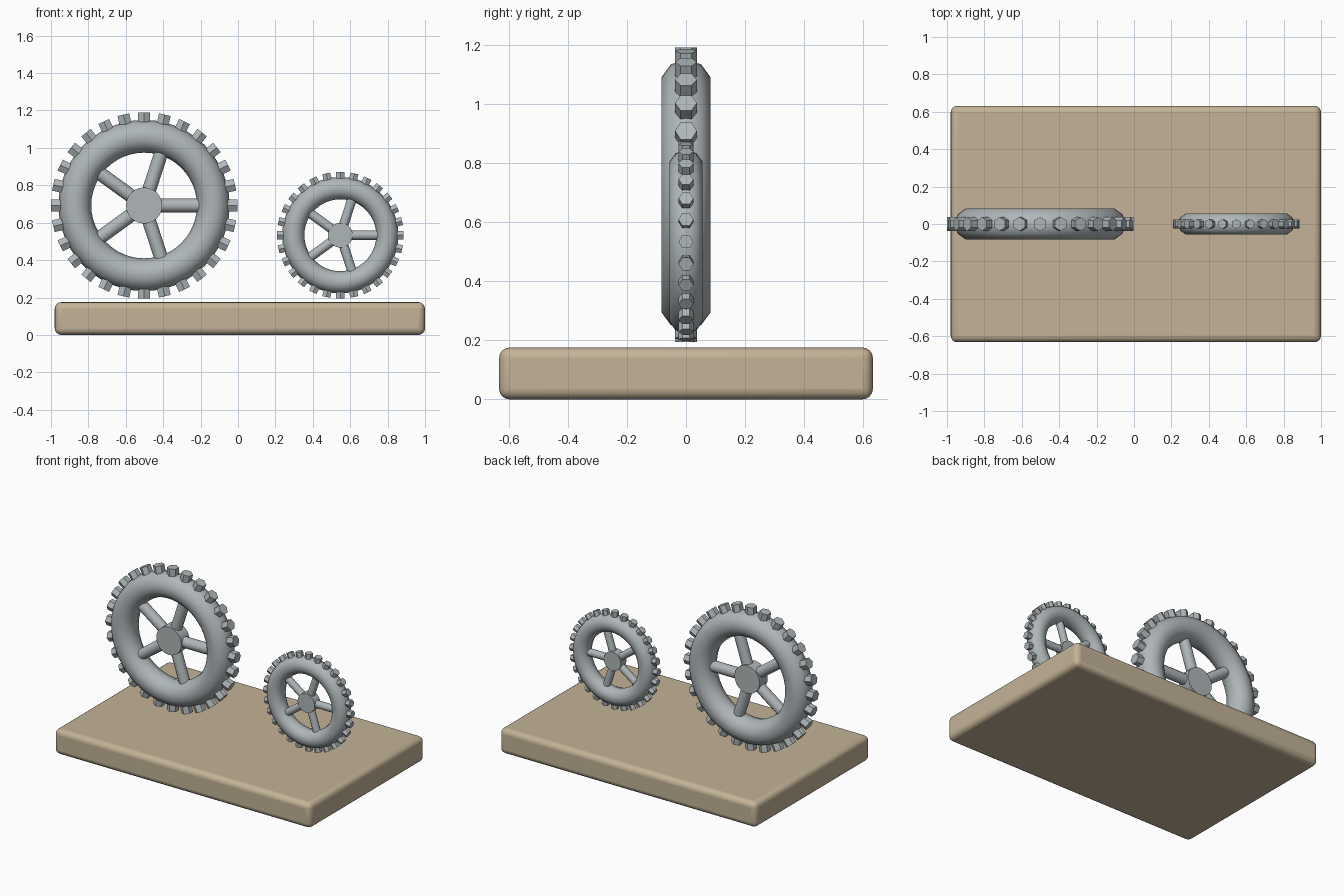
import bpy
import math
from mathutils import Matrix, Vector

cube = bpy.data.objects.get("Cube")
if cube:
    bpy.data.objects.remove(cube, do_unlink=True)


def make_material(name, colour):
    mat = bpy.data.materials.new(name)
    mat.use_nodes = True
    mat.diffuse_color = colour
    bsdf = next(n for n in mat.node_tree.nodes if n.type == 'BSDF_PRINCIPLED')
    bsdf.inputs["Base Color"].default_value = colour
    return mat


steel = make_material("steel_grey", (0.43, 0.47, 0.485, 1))
tan = make_material("tan_board", (0.55, 0.45, 0.31, 1))


def finish(name, mat, angle):
    obj = bpy.context.object
    obj.name = name
    obj.data.materials.append(mat)
    bpy.ops.object.shade_smooth_by_angle(angle=math.radians(angle))
    return obj


def radial_cylinder(name, centre, angle, start, end, radius, sides):
    """Cylinder pointing outward from the axle in the wheel plane."""
    direction = Vector((math.cos(angle), 0, math.sin(angle)))
    bpy.ops.mesh.primitive_cylinder_add(vertices=sides, radius=radius, depth=end - start)
    obj = finish(name, steel, 50)
    # local y stays on the axle so hexagon corners point sideways
    side = Vector((0, 1, 0))
    turn = Matrix((side.cross(direction), side, direction)).transposed().to_4x4()
    obj.matrix_world = Matrix.Translation(centre + direction * (start + end) / 2) @ turn


def build_wheel(prefix, centre, s):
    centre = Vector(centre)
    quarter = (math.pi / 2, 0, 0)
    # Tyre ring
    bpy.ops.mesh.primitive_torus_add(major_radius=0.37 * s, minor_radius=0.0875 * s,
                                     major_segments=48, minor_segments=10,
                                     location=centre, rotation=quarter)
    finish(prefix + "_tyre", steel, 80)
    # Hub disc
    bpy.ops.mesh.primitive_cylinder_add(vertices=24, radius=0.097 * s, depth=0.09 * s,
                                        location=centre, rotation=quarter)
    finish(prefix + "_hub", steel, 50)
    # Spokes
    for i in range(5):
        radial_cylinder(f"{prefix}_spoke_{i + 1}", centre, math.tau * i / 5,
                        0.03 * s, 0.33 * s, 0.037 * s, 12)
    # Tread studs
    for i in range(28):
        radial_cylinder(f"{prefix}_tread_{i + 1}", centre, math.tau * i / 28,
                        0.42 * s, 0.498 * s, 0.037 * s, 6)


# Board with rounded edges
bpy.ops.mesh.primitive_cube_add(size=1, location=(0.01, 0, 0.0875))
board = bpy.context.object
board.scale = (1.98, 1.264, 0.175)
bpy.ops.object.transform_apply(location=False, rotation=False, scale=True)
bevel = board.modifiers.new("round_edges", 'BEVEL')
bevel.width = 0.035
bevel.segments = 4
finish("base_board", tan, 40)

# Wheels floating just above the board
build_wheel("large_wheel", (-0.502, 0, 0.692), 1.0)
build_wheel("small_wheel", (0.547, 0, 0.533), 0.68)
